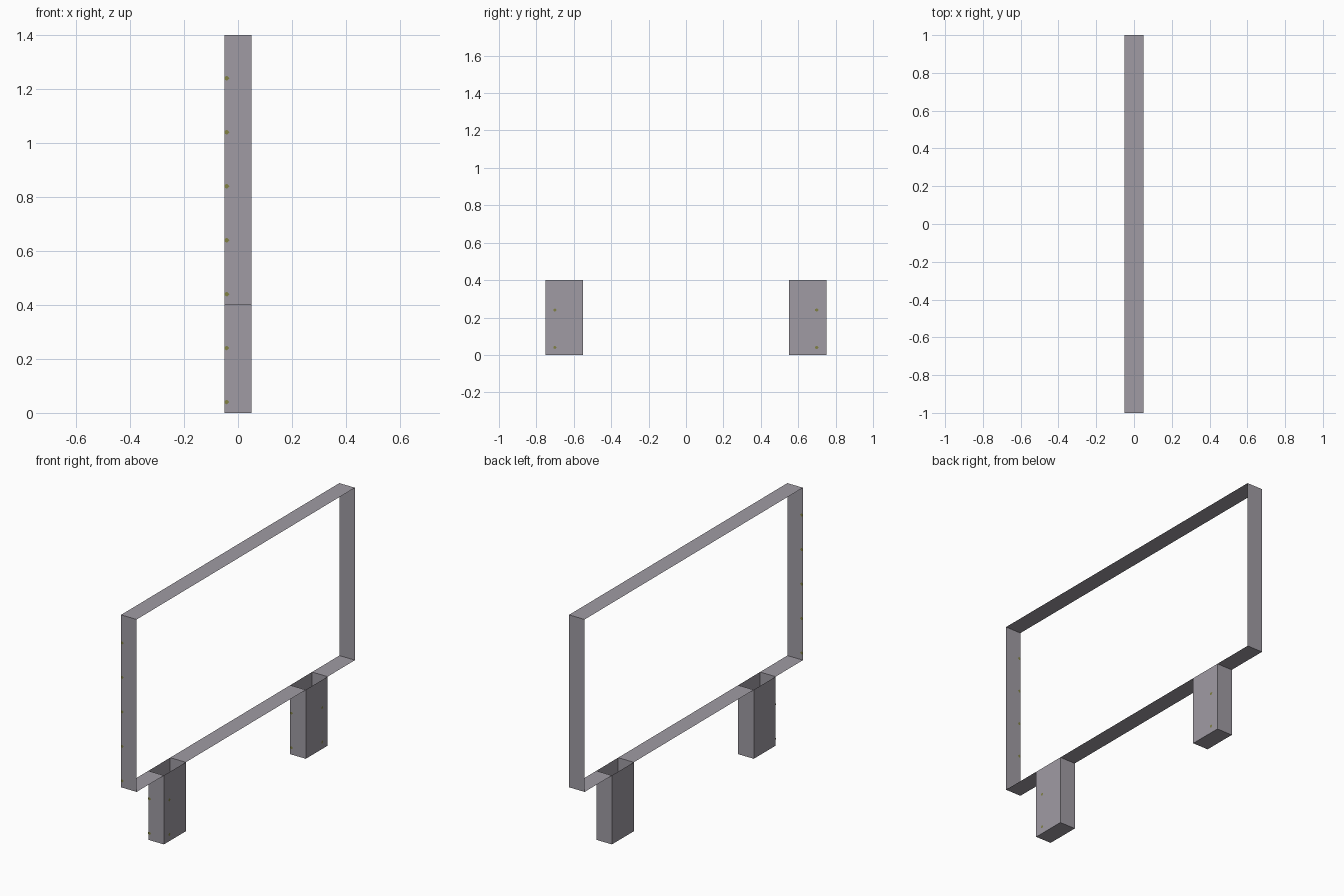
import bpy
from mathutils import Vector

if "Cube" in bpy.data.objects:
    bpy.data.objects.remove(bpy.data.objects["Cube"])

HX = 0.05                      # half depth of the sign
LEGS = [(-0.75, -0.55), (0.55, 0.75)]


def material(name, rgb):
    m = bpy.data.materials.new(name)
    m.diffuse_color = (*rgb, 1)
    m.use_nodes = True
    m.node_tree.nodes["Principled BSDF"].inputs["Base Color"].default_value = m.diffuse_color
    return m


grey = material("purple_grey", (0.35, 0.33, 0.37))
olive = material("olive", (0.22, 0.22, 0.06))


def mesh(name, quads, mat):
    verts = [v for q in quads for v in q]
    faces, i = [], 0
    for q in quads:
        faces.append(tuple(range(i, i + len(q))))
        i += len(q)
    me = bpy.data.meshes.new(name)
    me.from_pydata(verts, [], faces)
    me.materials.append(mat)
    ob = bpy.data.objects.new(name, me)
    bpy.context.collection.objects.link(ob)
    return ob


def strip(a, b):
    """Sheet spanning the depth, swept from (y, z) a to b; normal to the right of travel."""
    return [(-HX, *a), (HX, *a), (HX, *b), (-HX, *b)][::-1]


# Rim of the panel, an open thin sheet with gaps above the hollow legs
mesh("top_rim", [strip((-1, 1.4), (1, 1.4))[::-1]], grey)
mesh("left_rim", [strip((-1, 0.4), (-1, 1.4))[::-1]], grey)
mesh("right_rim", [strip((1, 0.4), (1, 1.4))], grey)
mesh("bottom_rim", [strip((a, 0.4), (b, 0.4))
                    for a, b in ((-1, -0.75), (-0.55, 0.55), (0.75, 1))], grey)

# Hollow legs, closed at the foot and open at the top
for n, (a, b) in zip(("front_leg", "back_leg"), LEGS):
    sides = [[(HX, a, 0), (HX, b, 0), (HX, b, 0.4), (HX, a, 0.4)],
             [(-HX, b, 0), (-HX, a, 0), (-HX, a, 0.4), (-HX, b, 0.4)]]
    mesh(n, sides + [strip((a, 0), (b, 0)), strip((b, 0), (b, 0.4)),
                     strip((a, 0), (a, 0.4))[::-1]], grey)


# Small olive specks repeated up the front edges and outer leg faces
def speck(centre, u, r=0.009):
    c, u, w = Vector(centre), Vector(u), Vector((0, 0, 1))
    return [tuple(c + u * r * s + w * r * t) for s, t in
            ((-1, -.5), (0, -1), (1, 0), (0, 1), (-1, .5))]


specks = []
for k in range(7):
    z = 0.04 + 0.2 * k
    if k < 2:
        for a, b in LEGS:
            specks.append(speck((-0.041, a - 0.001, z), (1, 0, 0)))
        for y in (-0.7, 0.7):
            specks.append(speck((HX + 0.001, y, z), (0, 1, 0)))
    else:
        specks.append(speck((-0.041, -1.001, z), (1, 0, 0)))
        specks.append(speck((-0.041, -0.999, z), (1, 0, 0))[::-1])
mesh("specks", specks, olive)
